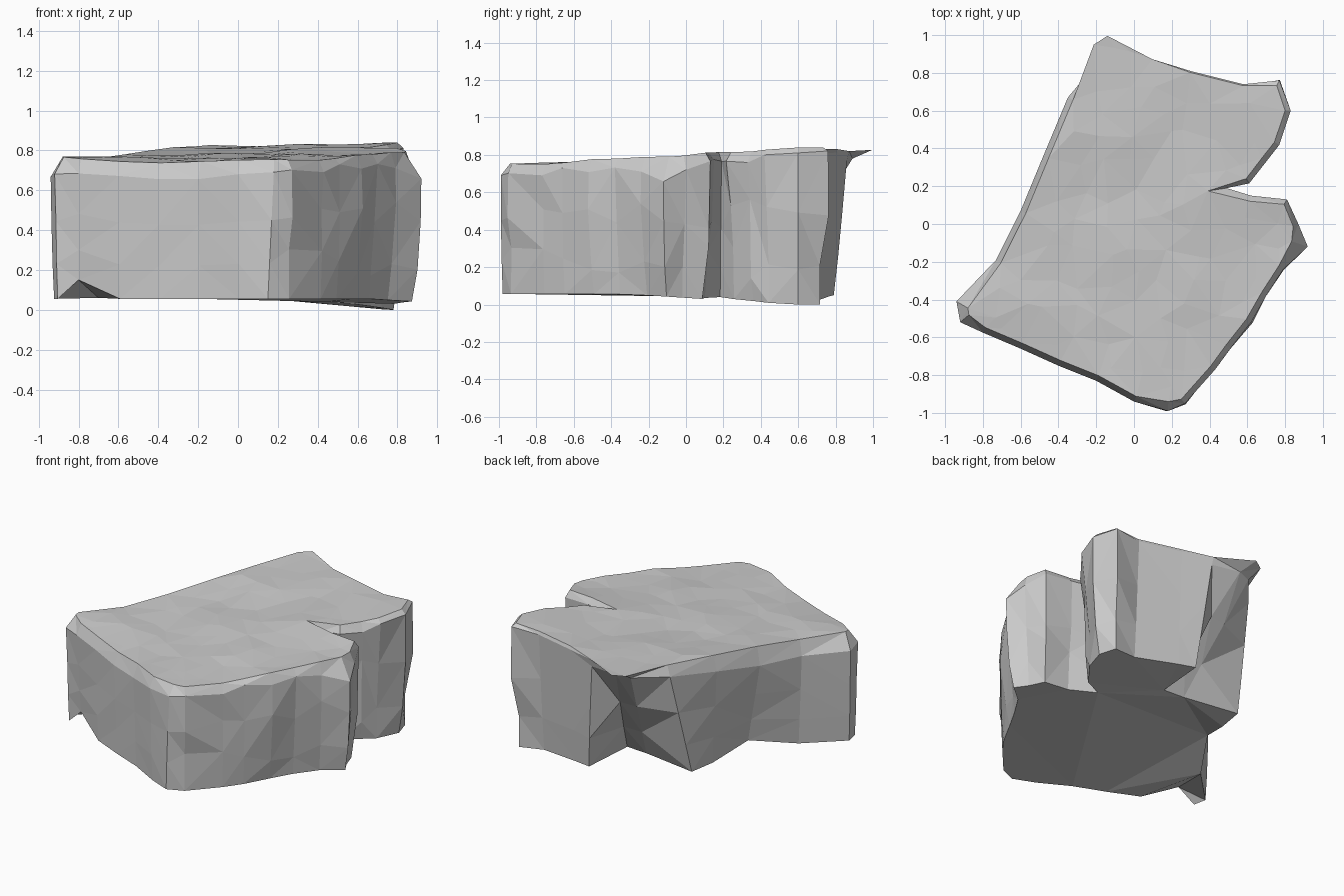
import bpy, bmesh, random
from mathutils import Vector, noise
from mathutils.geometry import delaunay_2d_cdt

if "Cube" in bpy.data.objects:
    bpy.data.objects.remove(bpy.data.objects["Cube"])

random.seed(4)

# Slab outline seen from above, counter-clockwise: x, y, drop of the worn rim
OUTLINE = [
    (-.94, -.41, .10), (-.92, -.52, .08), (-.80, -.575, .07), (-.60, -.66, .07),
    (-.40, -.75, .08), (-.20, -.83, .09), (.00, -.94, .07), (.18, -.99, .06),
    (.27, -.95, .05), (.43, -.77, .06), (.51, -.66, .03), (.62, -.52, .07),
    (.70, -.38, .05), (.79, -.24, .08), (.92, -.12, .14), (.87, .00, .08),
    (.81, .13, .05), (.62, .15, .04), (.49, .19, .05), (.61, .215, .05),
    (.70, .33, .06), (.77, .42, .03), (.83, .60, .03), (.77, .76, .02),
    (.58, .74, .02), (.30, .81, .02), (.10, .88, .02), (-.14, 1.0, .02),
    (-.23, .96, .03), (-.35, .67, .07), (-.48, .36, .10), (-.60, .07, .12),
    (-.73, -.19, .10)]

# Foot positions that do not follow the outline (undercut back corner, chipped left side)
FOOT = {2: (-.80, -.53, .15), 7: (.15, -.98, .055), 26: (.17, .79, .05),
        27: (.13, .44, .06), 28: (-.02, .45, .06), 29: (-.40, .51, .06),
        30: (-.43, .33, .06), 31: (-.52, .08, .14), 32: (-.70, -.2, .06)}
# Wall tops under the thin overhanging lip
SHOULDER = {26: (.10, .86, .77), 27: (-.10, .89, .78), 28: (-.19, .86, .77)}
# Inset of the rim where it is not the usual small bevel
RIM_INSET = {0: .07, 1: .06, 7: .05, 18: .10, 14: .09, 27: .004, 28: .02,
             29: .03, 25: .008, 24: .008, 26: .008}


def clamp(v):
    return max(0, min(1, v))


def top_z(x, y):
    bumps = .022 * noise.noise(Vector((x * 3.2, y * 3.2, 1.7)))
    crest = .02 * clamp((x - .3) * 3) * clamp((y + .3) * 2)
    return .785 + .045 * y + .012 * x + crest + bumps


def base_z(x, y):
    return .055 - .055 * clamp((x - .15) / .6) * clamp((y + .3) / .85)


n = len(OUTLINE)
pts = [Vector(p[:2]) for p in OUTLINE]


def inward(i):
    d = pts[(i + 1) % n] - pts[i - 1]
    return Vector((-d.y, d.x)).normalized()


# Stack of wall loops: foot, low, middle, shoulder, rim
loops = [[] for _ in range(5)]
for i, p in enumerate(pts):
    q = p + inward(i) * (.05 if 11 <= i <= 25 else .02)
    foot = Vector(FOOT.get(i, (q.x, q.y, base_z(q.x, q.y))))
    shoulder = Vector(SHOULDER.get(i, (p.x, p.y, top_z(*p) - OUTLINE[i][2])))
    rough = .025 if 8 <= i <= 23 else .004
    loops[0].append(foot)
    for k, t in ((1, .28), (2, .62)):
        v = foot.lerp(shoulder, t + random.uniform(-.12, .12) * (rough > .01))
        off = inward(i) * random.uniform(-rough, rough * .6)
        loops[k].append(v + off.to_3d())
    loops[3].append(shoulder)
    r = p + inward(i) * RIM_INSET.get(i, .03)
    loops[4].append(Vector((r.x, r.y, top_z(*r))))

bm = bmesh.new()
rings = [[bm.verts.new(v) for v in loop] for loop in loops]
for a, b in zip(rings, rings[1:]):
    for i in range(n):
        j = (i + 1) % n
        bm.faces.new((a[i], a[j], b[j], b[i]))
bm.faces.new(rings[0][::-1])

# Uneven top: scattered points triangulated inside the rim
rim = [v.to_2d() for v in loops[4]]
inner = []
for a in range(-6, 7):
    for b in range(-6, 7):
        c = Vector((a * .15 + random.uniform(-.05, .05), b * .15 + random.uniform(-.05, .05)))
        if min((c - r).length for r in rim) > .07:
            inner.append(c)
verts, _, faces, *_ = delaunay_2d_cdt(rim + inner, [], [list(range(n))], 1, 1e-5)
made = {}
for f in faces:
    for i in f:
        if i not in made:
            made[i] = bm.verts.new((verts[i].x, verts[i].y, top_z(*verts[i])))
    bm.faces.new([made[i] for i in f])

bmesh.ops.remove_doubles(bm, verts=bm.verts, dist=.0005)
bmesh.ops.triangulate(bm, faces=bm.faces[:])
bmesh.ops.recalc_face_normals(bm, faces=bm.faces[:])
mesh = bpy.data.meshes.new("rock_slab")
bm.to_mesh(mesh)
bm.free()
bpy.context.collection.objects.link(bpy.data.objects.new("rock_slab", mesh))
